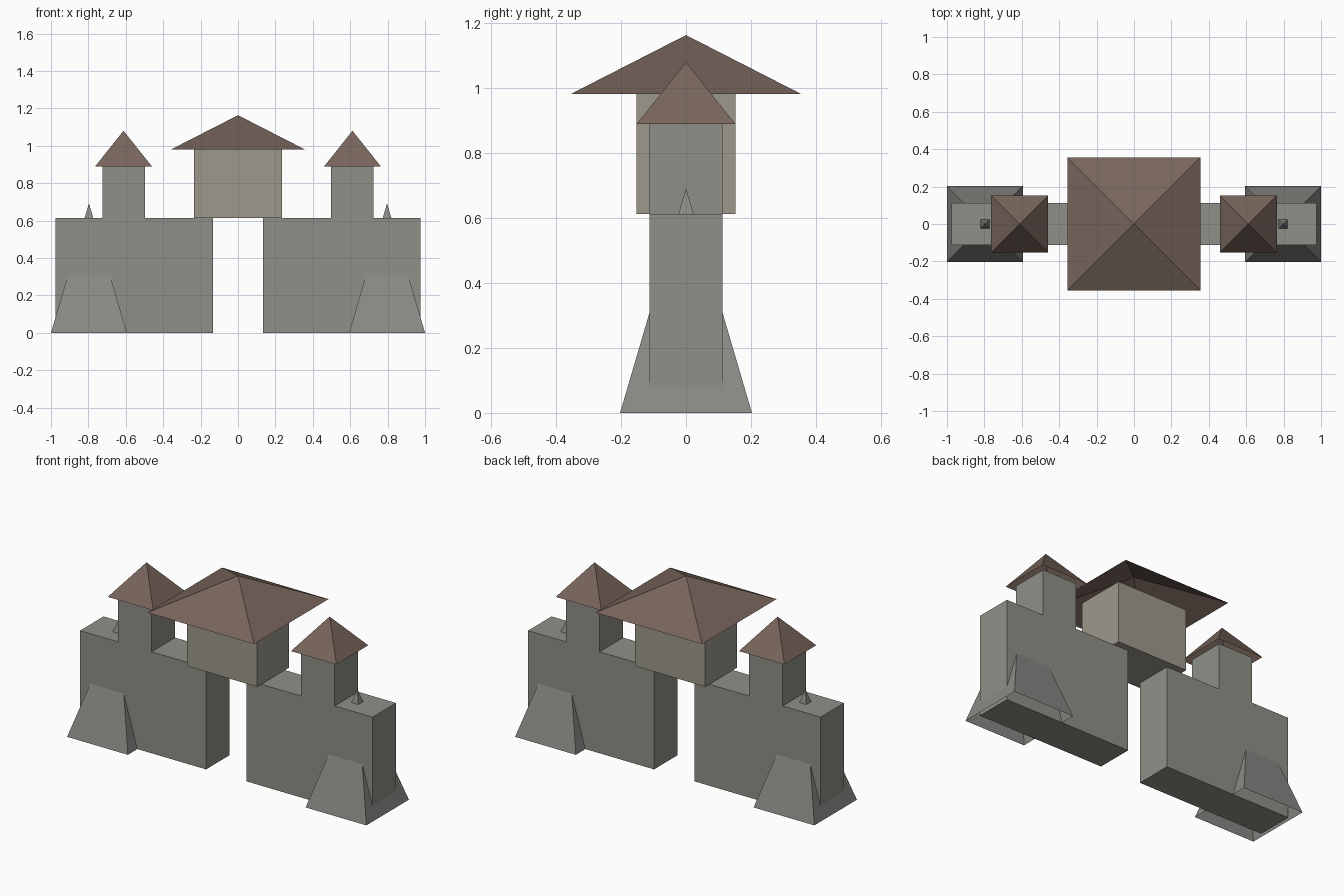
import bpy

if "Cube" in bpy.data.objects:
    bpy.data.objects.remove(bpy.data.objects["Cube"])


def material(name, rgb):
    m = bpy.data.materials.new(name)
    m.diffuse_color = (*rgb, 1)
    m.use_nodes = True
    m.node_tree.nodes["Principled BSDF"].inputs["Base Color"].default_value = m.diffuse_color
    return m


def add_mesh(name, verts, faces, mat):
    me = bpy.data.meshes.new(name)
    me.from_pydata(verts, [], faces)
    ob = bpy.data.objects.new(name, me)
    bpy.context.collection.objects.link(ob)
    me.materials.append(mat)
    return ob


def pyramid(name, x, half, z0, z1, mat):
    """Four-sided shell, open underneath."""
    base = [(x - half, -half, z0), (x + half, -half, z0),
            (x + half, half, z0), (x - half, half, z0)]
    return add_mesh(name, base + [(x, 0, z1)],
                    [(i, (i + 1) % 4, 4) for i in range(4)], mat)


def extrude_profile(name, profile, half_depth, mat):
    """Counter-clockwise (x, z) outline extruded along y."""
    n = len(profile)
    verts = [(x, y, z) for y in (-half_depth, half_depth) for x, z in profile]
    faces = [tuple(range(n)), tuple(reversed(range(n, 2 * n)))]
    faces += [(i, i + n, (i + 1) % n + n, (i + 1) % n) for i in range(n)]
    return add_mesh(name, verts, faces, mat)


roof_brown = material("roof_brown", (0.185, 0.130, 0.105))
warm_stone = material("warm_stone", (0.34, 0.315, 0.265))
wall_stone = material("wall_stone", (0.28, 0.28, 0.25))
buttress_stone = material("buttress_stone", (0.25, 0.25, 0.235))

WALL_TOP, TOWER_TOP = 0.613, 0.891

# Wall with its flush tower, as one stepped outline
outline = [(0.135, 0), (0.977, 0), (0.977, WALL_TOP), (0.725, WALL_TOP),
           (0.725, TOWER_TOP), (0.498, TOWER_TOP), (0.498, WALL_TOP),
           (0.135, WALL_TOP)]

for side, label in ((-1, "left"), (1, "right")):
    pts = [(side * x, z) for x, z in outline]
    if side < 0:
        pts.reverse()
    extrude_profile(f"{label}_wall_and_tower", pts, 0.112, wall_stone)
    # Tower cap
    pyramid(f"{label}_tower_roof", side * 0.612, 0.152, TOWER_TOP - 0.002, 1.08, roof_brown)
    # Buttress, whose tip pokes through the wall top
    pyramid(f"{label}_buttress", side * 0.797, 0.203, 0, 0.692, buttress_stone)

# Gatehouse room bridging the gap, with its wide roof
extrude_profile("gatehouse", [(-0.235, WALL_TOP), (0.235, WALL_TOP),
                              (0.235, 0.983), (-0.235, 0.983)], 0.152, warm_stone)
pyramid("gatehouse_roof", 0, 0.356, 0.981, 1.163, roof_brown)
